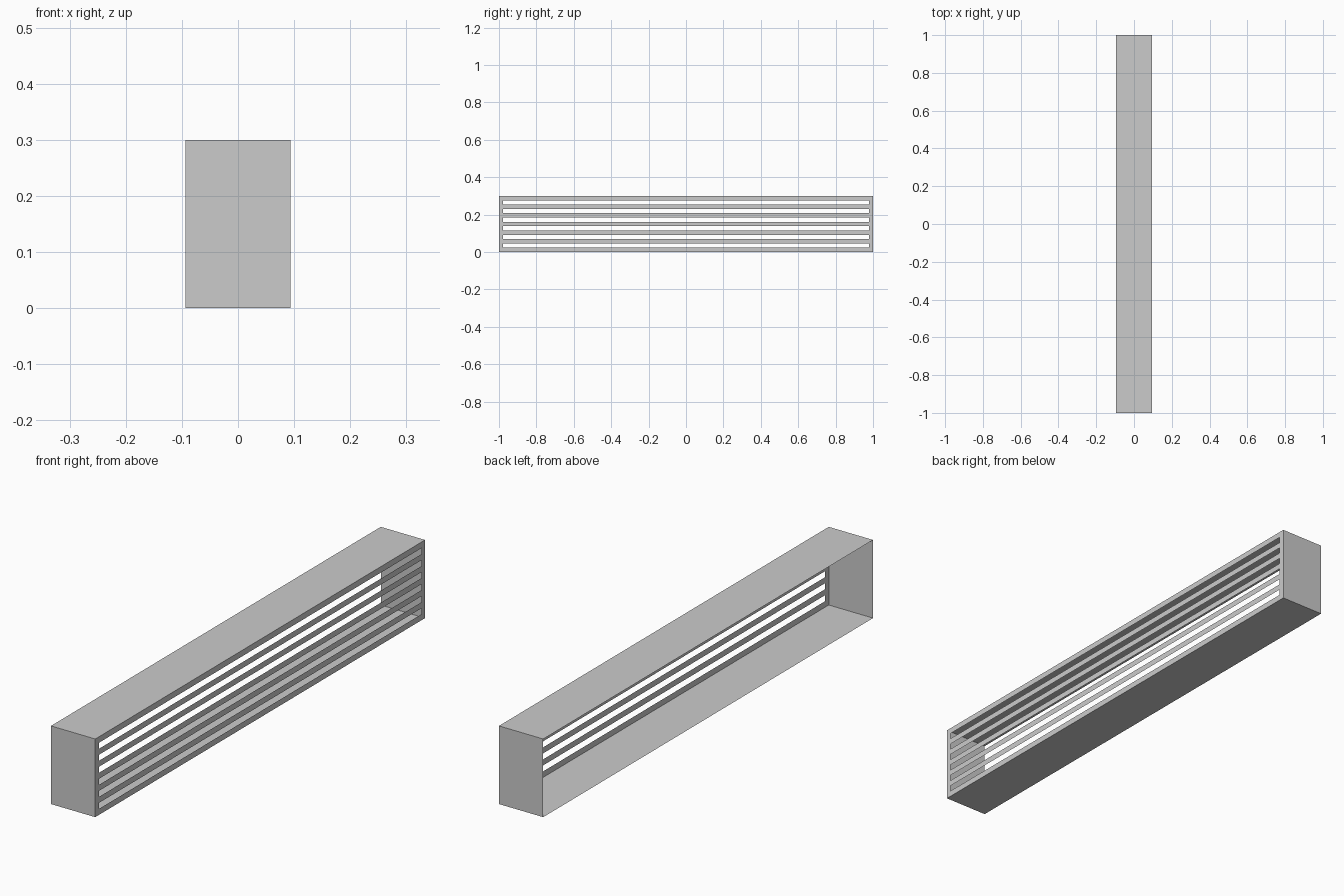
import bpy, bmesh

if "Cube" in bpy.data.objects:
    bpy.data.objects.remove(bpy.data.objects["Cube"])

W, L, H = 0.094, 1.0, 0.3      # half depth, half length, height
SLOTS = 6
STEP = H / (2 * SLOTS + 1)     # slot, bar and rim are equally wide
RIM = 0.0225


def make_object(name, quads):
    """Build a thin sheet object from a list of quads."""
    bm = bmesh.new()
    for quad in quads:
        bm.faces.new([bm.verts.new(co) for co in quad])
    bmesh.ops.remove_doubles(bm, verts=bm.verts, dist=1e-5)
    mesh = bpy.data.meshes.new(name)
    bm.to_mesh(mesh)
    bm.free()
    obj = bpy.data.objects.new(name, mesh)
    bpy.context.collection.objects.link(obj)
    return obj


# Housing: top, bottom and two ends, open at the back (-x)
loop = [(-L, 0), (L, 0), (L, H), (-L, H)]
housing = []
for (y0, z0), (y1, z1) in zip(loop, loop[1:] + loop[:1]):
    housing.append([(-W, y0, z0), (-W, y1, z1), (W, y1, z1), (W, y0, z0)])
make_object("vent_housing", housing)

# Grille: sheet at +x, with the middle cell of every second row left open
ys = [-L, -L + RIM, L - RIM, L]
grille = []
for row in range(2 * SLOTS + 1):
    z0, z1 = row * STEP, (row + 1) * STEP
    for col in range(3):
        if col == 1 and row % 2 == 1:
            continue
        y0, y1 = ys[col], ys[col + 1]
        grille.append([(W, y0, z0), (W, y1, z0), (W, y1, z1), (W, y0, z1)])
make_object("slotted_grille", grille)
